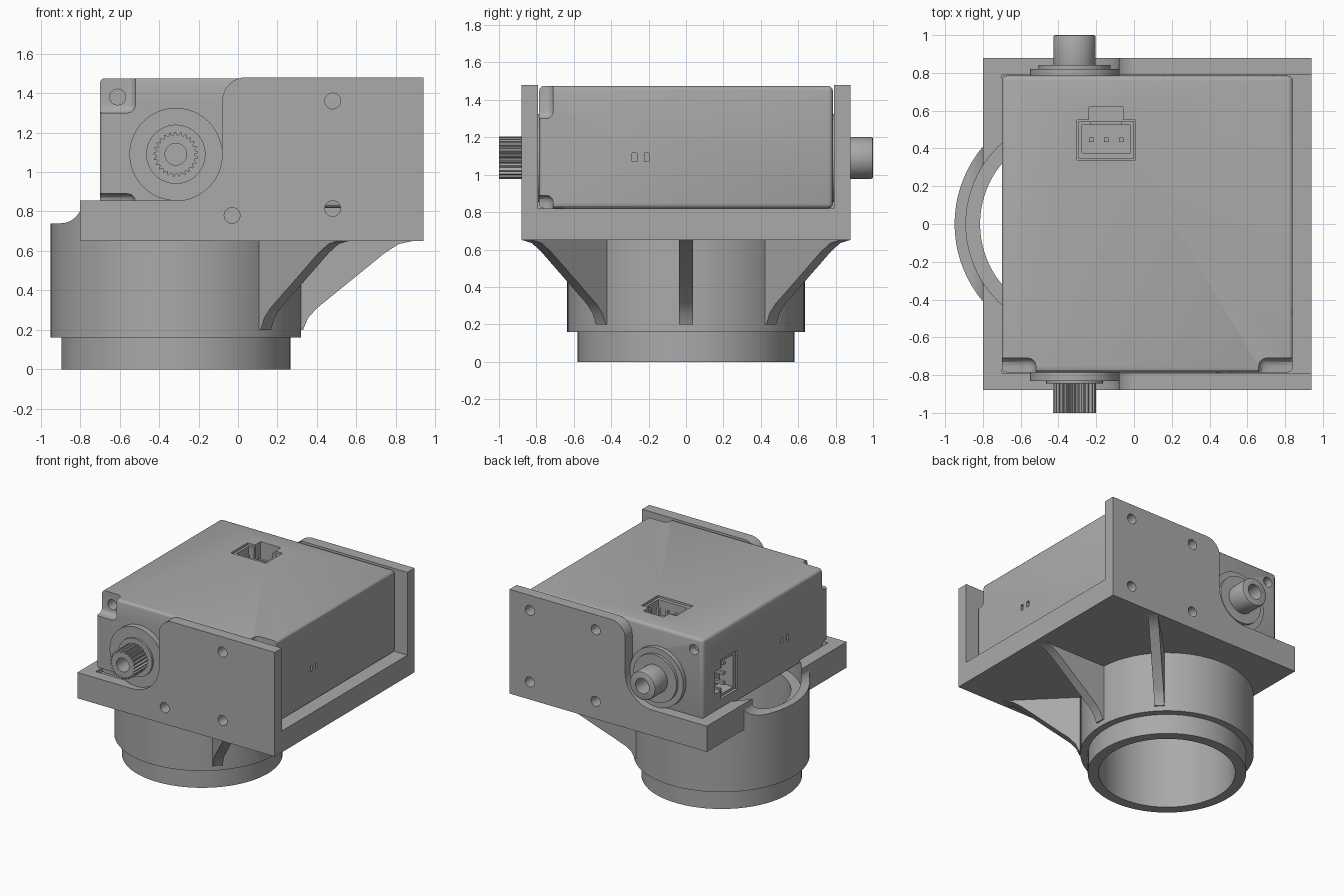
import bpy, bmesh
from math import sin, cos, pi, radians
from mathutils import Matrix, Vector

if "Cube" in bpy.data.objects:
    bpy.data.objects.remove(bpy.data.objects["Cube"])

grey = bpy.data.materials.new("plain grey")
grey.use_nodes = True
COLOUR = (0.4, 0.4, 0.4, 1)
grey.diffuse_color = COLOUR
grey.node_tree.nodes["Principled BSDF"].inputs["Base Color"].default_value = COLOUR

CX, CZ = -0.315, 1.09      # tube and output shaft axes
parts = []


def finish(name, bm):
    bmesh.ops.recalc_face_normals(bm, faces=bm.faces)
    mesh = bpy.data.meshes.new(name)
    bm.to_mesh(mesh)
    bm.free()
    mesh.materials.append(grey)
    obj = bpy.data.objects.new(name, mesh)
    bpy.context.collection.objects.link(obj)
    parts.append(obj)
    return obj


def prism(name, pts, axis, a, b):
    """Extrude a 2D outline along an axis from a to b."""
    place = {"x": lambda u, v, d: (d, u, v),
             "y": lambda u, v, d: (u, d, v),
             "z": lambda u, v, d: (u, v, d)}[axis]
    bm = bmesh.new()
    face = bm.faces.new([bm.verts.new(place(u, v, a)) for u, v in pts])
    ext = bmesh.ops.extrude_face_region(bm, geom=[face])["geom"]
    bmesh.ops.translate(bm, vec=Vector(place(0, 0, b - a)),
                        verts=[g for g in ext if isinstance(g, bmesh.types.BMVert)])
    return finish(name, bm)


def box(name, x0, x1, y0, y1, z0, z1):
    return prism(name, [(x0, y0), (x1, y0), (x1, y1), (x0, y1)], "z", z0, z1)


def arc(cx, cy, r, a0, a1, n):
    return [(cx + r * cos(radians(a0 + (a1 - a0) * i / n)),
             cy + r * sin(radians(a0 + (a1 - a0) * i / n))) for i in range(n + 1)]


def cyl(name, cx, cy, r, axis, a, b, n=64):
    return prism(name, arc(cx, cy, r, 0, 360, n)[:-1], axis, a, b)


def bake(obj):
    """Apply the object's modifiers."""
    dg = bpy.context.evaluated_depsgraph_get()
    dg.update()
    mesh = bpy.data.meshes.new_from_object(obj.evaluated_get(dg))
    obj.modifiers.clear()
    obj.data = mesh


def cut(obj, *cutters):
    for c in cutters:
        mod = obj.modifiers.new("cut", "BOOLEAN")
        mod.operation, mod.solver, mod.object = "DIFFERENCE", "EXACT", c
    bake(obj)
    for c in cutters:
        parts.remove(c)
        bpy.data.objects.remove(c)


def bevel(obj, width, segments=3):
    mod = obj.modifiers.new("bevel", "BEVEL")
    mod.width, mod.segments, mod.limit_method = width, segments, "ANGLE"
    bake(obj)


# Bracket: side profile through the full width, hollowed into a channel
outline = [(-0.8, 0.65), (0.94, 0.65), (0.94, 1.48)]
outline += arc(0.04, 1.36, 0.12, 90, 180, 10)
outline += arc(CX, CZ, 0.235, 0, -90, 16)
outline += [(-0.8, 0.855)]
bracket = prism("bracket", outline, "y", -0.88, 0.88)
cut(bracket, box("channel", -0.7, 2, -0.79, 0.79, 0.82, 2))
cut(bracket, cyl("bore_low", CX, 0, 0.5, "z", 0.5, 0.75))
cut(bracket, cyl("bore_high", CX, 0, 0.575, "z", 0.68, 1.2))
for x, z in [(0.48, 1.36), (0.48, 0.815), (-0.03, 0.78)]:
    cut(bracket, cyl("front_hole", x, z, 0.04, "y", -1, -0.78, 24))
for x in (0.18, 0.76):
    for z in (0.79, 1.36):
        cut(bracket, cyl("back_hole", x, z, 0.04, "y", 0.78, 1, 24))

# Tube: revolved stepped wall, with a sweeping cut down to the open rim
wall = [(0.5, 0), (0.58, 0), (0.58, 0.16), (0.635, 0.16),
        (0.635, 0.85), (0.575, 0.85), (0.575, 0.68), (0.5, 0.68)]
bm = bmesh.new()
loop = [bm.verts.new((CX + r, 0, z)) for r, z in wall]
edges = [bm.edges.new((loop[i - 1], loop[i])) for i in range(len(loop))]
bmesh.ops.spin(bm, geom=loop + edges, cent=(CX, 0, 0), axis=(0, 0, 1),
               angle=2 * pi, steps=80, use_merge=True)
bmesh.ops.remove_doubles(bm, verts=bm.verts, dist=0.0001)
tube = finish("tube", bm)
sweep = arc(-0.9, 0.85, 0.11, -90, 0, 10) + [(-0.79, 1), (-1.2, 1), (-1.2, 0.74)]
cut(tube, prism("sweep", sweep, "y", -1, 1))

# Three radial ribs under the floor
rib_side = [(0.6, 0.66), (0.6, 0.2), (0.645, 0.2), (0.67, 0.26), (0.715, 0.31),
            (1.06, 0.59), (1.13, 0.635), (1.2, 0.65), (1.2, 0.66)]
for name, angle in [("rib_front", -45), ("rib_left", 0), ("rib_back", 45)]:
    rib = prism(name, rib_side, "y", -0.037, 0.037)
    rib.data.transform(Matrix.Translation((CX, 0, 0)) @ Matrix.Rotation(radians(angle), 4, "Z"))

# Motor case with rounded edges and four notched front corners
case = box("motor_case", -0.7, 0.84, -0.785, 0.785, 0.82, 1.475)
bevel(case, 0.025)
for x0, x1 in [(-1, -0.52), (0.66, 1.2)]:
    for z0, z1 in [(0.5, 0.89), (1.3, 1.7)]:
        notch = box("notch", x0, x1, -1, -0.71, z0, z1)
        bevel(notch, 0.04)
        cut(case, notch)
for x in (-0.61, 0.75):
    cut(case, cyl("screw_hole", x, 1.38, 0.04, "y", -0.8, -0.62, 24))
cut(case, cyl("rear_screw_hole", -0.62, 1.38, 0.04, "y", 0.72, 0.9, 24))
for x in (-0.7, 0.84):
    for y in (-0.275, -0.21):
        cut(case, box("slot", x - 0.04, x + 0.04, y - 0.013, y + 0.013, 1.07, 1.115))

# Socket connectors, built around the origin and placed on the top and right side
socket = [(-0.155, -0.105), (0.155, -0.105), (0.155, 0.105), (0.09, 0.105),
          (0.09, 0.175), (-0.09, 0.175), (-0.09, 0.105), (-0.155, 0.105)]
side_turn = Matrix(((0, 0, -1, 0), (0, 1, 0, 0), (1, 0, 0, 0), (0, 0, 0, 1)))
for name, place in [("top", Matrix.Translation((-0.147, 0.445, 1.475))),
                    ("side", Matrix.Translation((-0.7, 0.46, 1.08)) @ side_turn)]:
    recess = prism("recess", socket, "z", -0.16, 0.1)
    recess.data.transform(place)
    cut(case, recess)
    shell = box(name + "_socket", -0.148, 0.148, -0.098, 0.098, -0.17, -0.012)
    cut(shell, box("cavity", -0.128, 0.128, -0.07, 0.078, -0.13, 0.1))
    cut(shell, box("key_gap", -0.08, 0.08, 0.05, 0.2, -0.09, 0.1))
    pieces = [shell]
    for u in (-0.08, 0, 0.08):
        pieces.append(box(name + "_pin", u - 0.012, u + 0.012, -0.012, 0.012, -0.15, -0.04))
    for p in pieces:
        p.data.transform(place)

# Front output: flange, collar and toothed shaft
cyl("front_flange", CX, CZ, 0.235, "y", -0.83, -0.77)
cyl("front_collar", CX, CZ, 0.15, "y", -0.845, -0.8)
teeth = []
for i in range(25):
    for k, r in enumerate((0.098, 0.113, 0.113, 0.098)):
        a = 2 * pi * (i + k / 4) / 25
        teeth.append((CX + r * cos(a), CZ + r * sin(a)))
spline = prism("toothed_shaft", teeth, "y", -1, -0.8)
cut(spline, cyl("shaft_bore", CX, CZ, 0.055, "y", -1.1, -0.86, 32))

# Back idler: stepped flange and plain shaft
cyl("back_flange", CX, CZ, 0.235, "y", 0.77, 0.82)
cyl("back_collar", CX, CZ, 0.19, "y", 0.8, 0.842)
idler = cyl("plain_shaft", CX, CZ, 0.112, "y", 0.8, 1)
bevel(idler, 0.01, 2)
cut(idler, cyl("idler_bore", CX, CZ, 0.06, "y", 0.86, 1.1, 32))

# Smooth the curved faces, keeping corners sharp
bpy.ops.object.select_all(action="DESELECT")
for p in parts:
    p.select_set(True)
bpy.context.view_layer.objects.active = bracket
bpy.ops.object.shade_smooth_by_angle(angle=radians(30))
